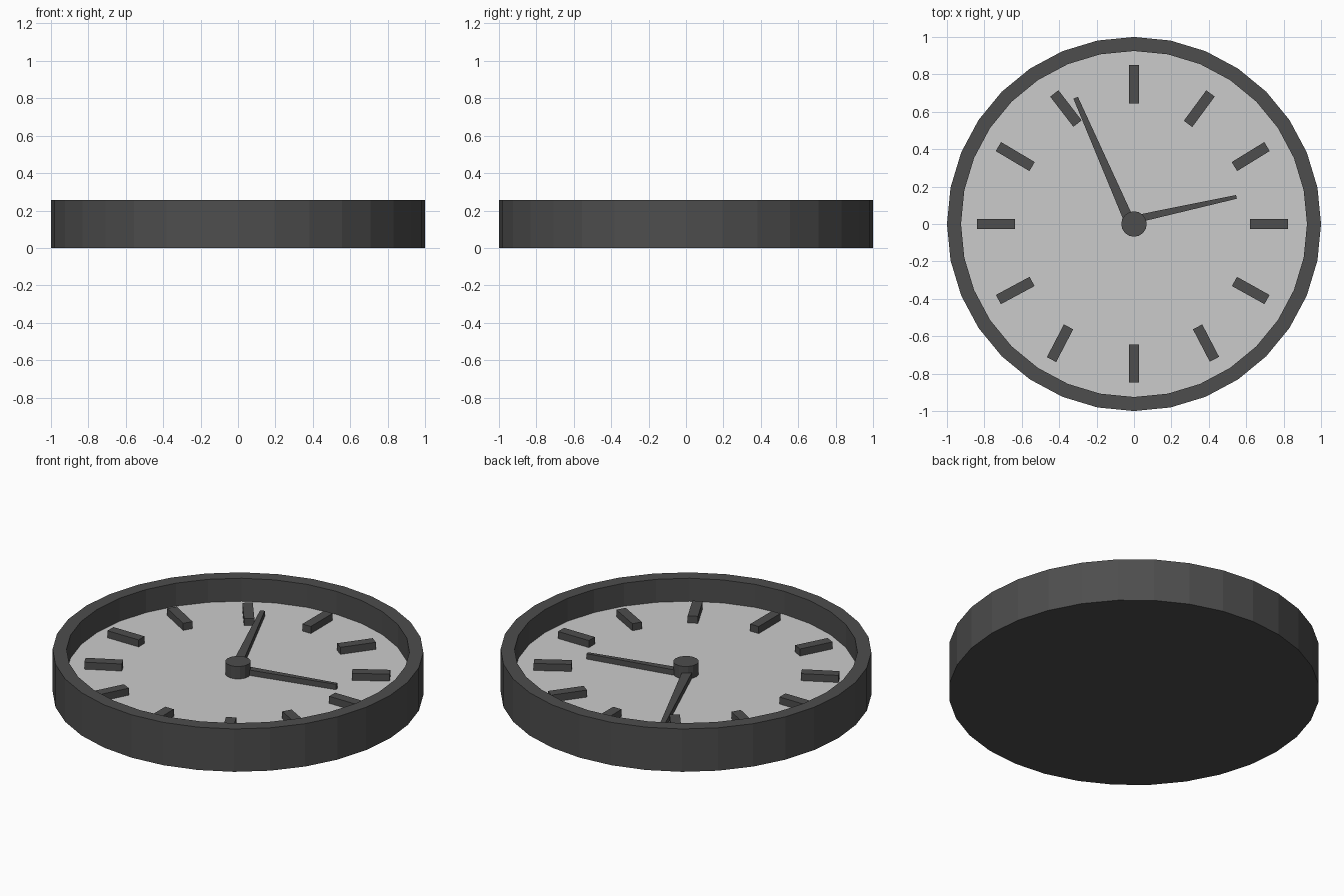
import bpy, bmesh
from math import sin, cos, tau, atan2, hypot

if "Cube" in bpy.data.objects:
    bpy.data.objects.remove(bpy.data.objects["Cube"])

SIDES = 32
FACE_Z = 0.118


def material(name, v):
    m = bpy.data.materials.new(name)
    m.diffuse_color = (v, v, v, 1)
    m.use_nodes = True
    m.node_tree.nodes["Principled BSDF"].inputs["Base Color"].default_value = m.diffuse_color
    return m


DARK = material("dark_grey", 0.075)
LIGHT = material("light_grey", 0.55)


def add_object(name, bm, mat):
    bmesh.ops.recalc_face_normals(bm, faces=bm.faces)
    me = bpy.data.meshes.new(name)
    bm.to_mesh(me)
    bm.free()
    me.materials.append(mat)
    ob = bpy.data.objects.new(name, me)
    bpy.context.collection.objects.link(ob)
    return ob


def lathe(name, profile, sides, mat):
    """Spin (radius, z) points round z and cap both ends."""
    bm = bmesh.new()
    rings = [[bm.verts.new((r * cos(tau * i / sides), r * sin(tau * i / sides), z))
              for i in range(sides)] for r, z in profile]
    for a, b in zip(rings, rings[1:]):
        for i in range(sides):
            j = (i + 1) % sides
            bm.faces.new((a[i], a[j], b[j], b[i]))
    bm.faces.new(rings[0])
    bm.faces.new(rings[-1])
    return add_object(name, bm, mat)


def bar(name, start, end, w0, w1, z0, z1):
    """Flat, optionally tapered bar from start to end."""
    dx, dy = end[0] - start[0], end[1] - start[1]
    length = hypot(dx, dy)
    nx, ny = -dy / length / 2, dx / length / 2
    outline = [(p[0] + s * w * nx, p[1] + s * w * ny)
               for p, w, s in ((start, w0, -1), (end, w1, -1), (end, w1, 1), (start, w0, 1))]
    bm = bmesh.new()
    lo = [bm.verts.new((x, y, z0)) for x, y in outline]
    hi = [bm.verts.new((x, y, z1)) for x, y in outline]
    bm.faces.new(lo)
    bm.faces.new(hi)
    for i in range(4):
        j = (i + 1) % 4
        bm.faces.new((lo[i], lo[j], hi[j], hi[i]))
    return add_object(name, bm, DARK)


# Case with raised rim and recessed floor
lathe("case", [(1, 0), (1, 0.255), (0.925, 0.255), (0.925, 0.09)], SIDES, DARK)

# Dial face
lathe("dial_face", [(0.926, 0.095), (0.926, FACE_Z)], SIDES, LIGHT)

# Hour markers: inner end, outer end
markers = [
    ((0, 0.645), (0, 0.85)), ((0.289, 0.535), (0.409, 0.698)),
    ((0.537, 0.307), (0.711, 0.414)), ((0.62, 0), (0.823, 0)),
    ((0.537, -0.307), (0.711, -0.404)), ((0.34, -0.55), (0.43, -0.723)),
    ((0, -0.644), (0, -0.848)), ((-0.35, -0.55), (-0.441, -0.725)),
    ((-0.545, -0.307), (-0.725, -0.404)), ((-0.635, 0), (-0.84, 0)),
    ((-0.545, 0.307), (-0.725, 0.414)), ((-0.302, 0.537), (-0.426, 0.698)),
]
for i, (a, b) in enumerate(markers):
    bar(f"hour_marker_{i or 12}", a, b, 0.056, 0.056, FACE_Z - 0.01, 0.16)

# Hands and centre hub
bar("hour_hand", (0, 0.024), (0.548, 0.145), 0.042, 0.02, FACE_Z - 0.005, 0.15)
bar("minute_hand", (-0.022, 0.01), (-0.312, 0.675), 0.055, 0.026, FACE_Z - 0.005, 0.152)
lathe("hub", [(0.068, FACE_Z - 0.01), (0.068, 0.192)], 16, DARK)
